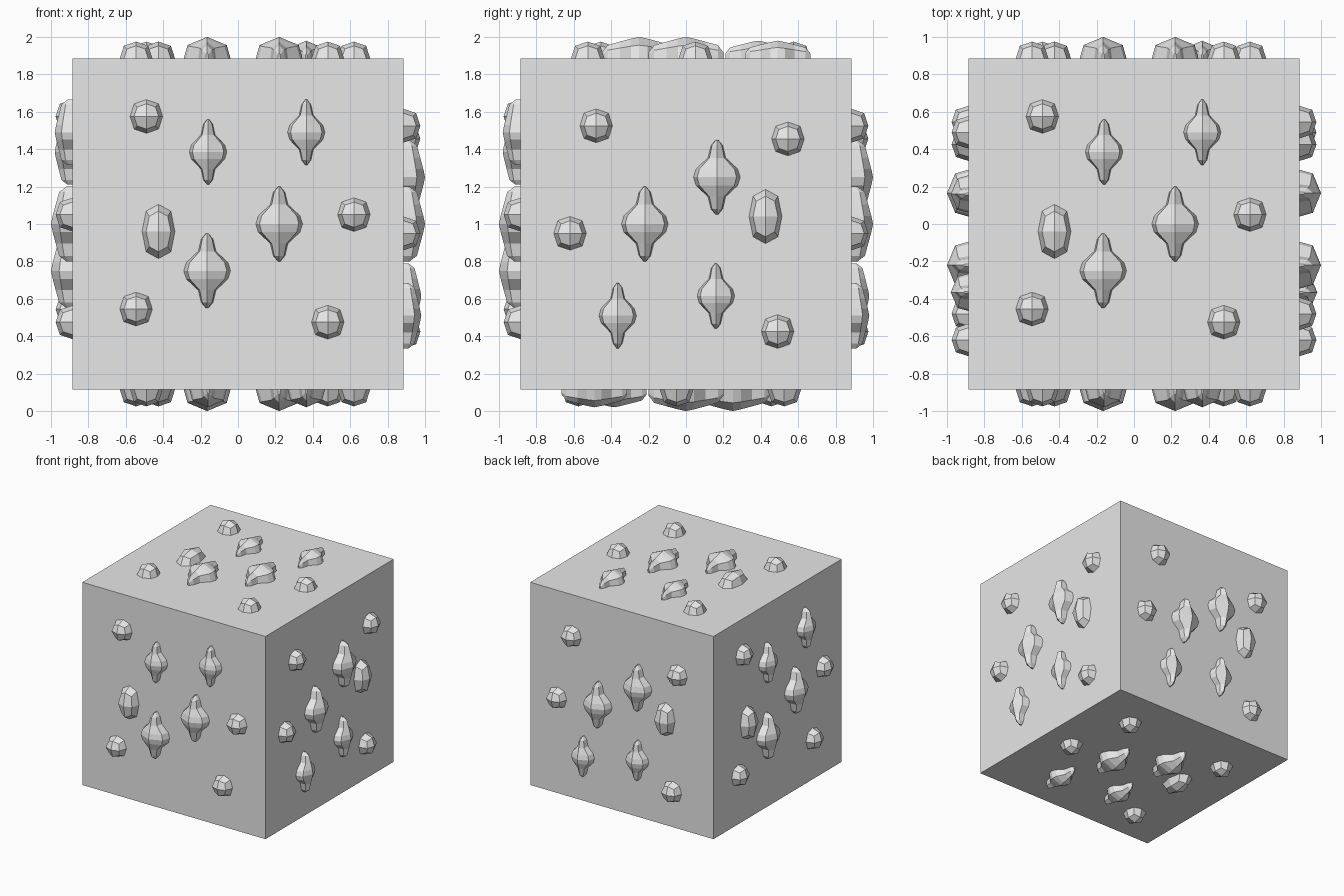
import bpy
import bmesh
from math import cos, sin, pi
from mathutils import Matrix, Vector

HALF = 0.885  # half the side of the block

default = bpy.data.objects.get("Cube")
if default:
    bpy.data.objects.remove(default, do_unlink=True)

grey = bpy.data.materials.new("plain_grey")
grey.use_nodes = True
colour = (0.8, 0.8, 0.8, 1)
grey.diffuse_color = colour
grey.node_tree.nodes["Principled BSDF"].inputs["Base Color"].default_value = colour


def make_mesh(name, bm):
    bmesh.ops.recalc_face_normals(bm, faces=bm.faces)
    mesh = bpy.data.meshes.new(name)
    bm.to_mesh(mesh)
    bm.free()
    mesh.materials.append(grey)
    return mesh


def add_object(name, mesh, matrix):
    obj = bpy.data.objects.new(name, mesh)
    bpy.context.collection.objects.link(obj)
    obj.matrix_world = matrix
    return obj


def pebble_mesh():
    """Faceted round lump of unit radius: a cube rounded once."""
    bm = bmesh.new()
    bmesh.ops.create_cube(bm, size=2)
    bmesh.ops.subdivide_edges(bm, edges=bm.edges, cuts=1, use_grid_fill=True)
    for v in bm.verts:
        axes = sum(abs(c) > 0.5 for c in v.co)
        v.co *= {1: 1, 2: 0.75, 3: 0.56}[axes]
    return make_mesh("pebble", bm)


def crystal_mesh():
    """Pinched diamond lump of unit radii, lofted along its length."""
    # station along the length, half width, height
    half = [(0, 1, 1), (0.22, 0.89, 0.92), (0.52, 0.38, 0.78),
            (0.85, 0.25, 0.62), (1, 0.05, 0.28)]
    stations = [(-s, w, h) for s, w, h in half[:0:-1]] + half
    section = [(1, 0), (0.84, 0.62), (0, 1), (-0.84, 0.62),
               (-1, 0), (-0.84, -0.62), (0, -1), (0.84, -0.62)]
    bm = bmesh.new()
    rings = [[bm.verts.new((x * w, s, z * h)) for x, z in section]
             for s, w, h in stations]
    for a, b in zip(rings, rings[1:]):
        for i in range(8):
            j = (i + 1) % 8
            bm.faces.new((a[i], a[j], b[j], b[i]))
    bm.faces.new(rings[0])
    bm.faces.new(rings[-1])
    return make_mesh("crystal", bm)


# Main block
bm = bmesh.new()
bmesh.ops.create_cube(bm, size=2 * HALF)
add_object("block", make_mesh("block", bm), Matrix.Translation((0, 0, 1)))

# Lumps on one side: position across and up the side
pebble, crystal = pebble_mesh(), crystal_mesh()
kinds = [
    ("round_lump", pebble, (0.087, 0.09, 0.09),
     [(-0.49, 0.575), (0.62, 0.05), (-0.545, -0.455), (0.48, -0.525)]),
    ("oval_lump", pebble, (0.088, 0.145, 0.09), [(-0.425, -0.04)]),
    ("small_crystal", crystal, (0.1, 0.175, 0.095), [(-0.16, 0.385), (0.365, 0.49)]),
    ("large_crystal", crystal, (0.125, 0.2, 0.115), [(0.22, 0), (-0.165, -0.25)]),
]

# The across and up directions of each side
X, Y, Z = Vector((1, 0, 0)), Vector((0, 1, 0)), Vector((0, 0, 1))
sides = {"front": (X, Z), "top": (X, Y), "back": (X, -Z),
         "bottom": (X, -Y), "right": (-Y, Z), "left": (-Y, -Z)}

for side, (across, up) in sides.items():
    out = across.cross(up)
    turn = Matrix((across, up, out)).transposed().to_4x4()
    frame = Matrix.Translation(Z) @ turn
    for kind, mesh, size, places in kinds:
        for n, (u, v) in enumerate(places, 1):
            place = Matrix.Translation((u, v, HALF)) @ Matrix.Diagonal((*size, 1))
            add_object(f"{side}_{kind}_{n}", mesh, frame @ place)
